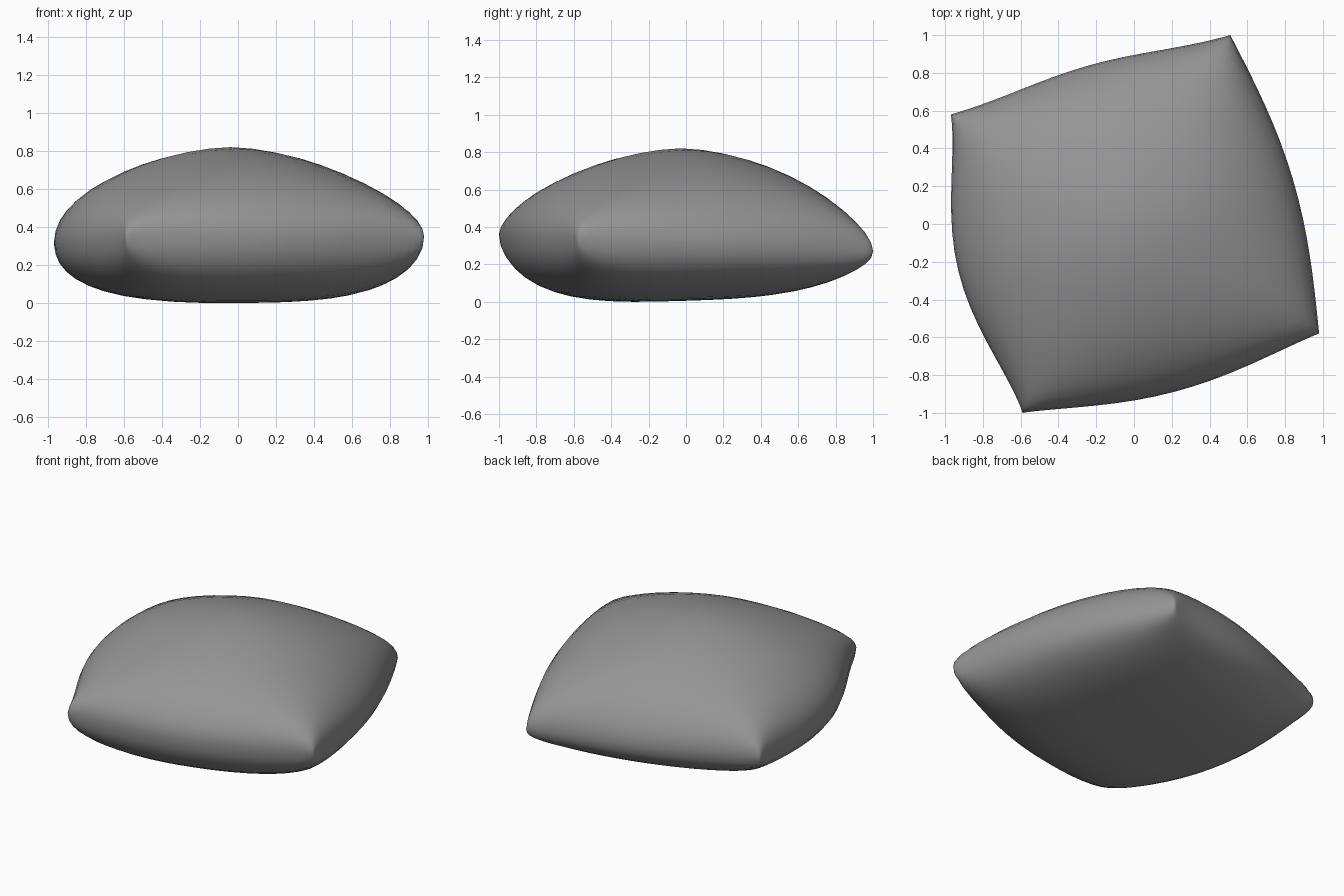
import bpy
import bmesh
from math import sin, pi
from mathutils import Vector

cube = bpy.data.objects.get("Cube")
if cube:
    bpy.data.objects.remove(cube, do_unlink=True)

SEGMENTS = 24

# Seam corners, counter-clockwise from the front right
A = Vector((-0.59, -1.0, 0.37))
B = Vector((0.98, -0.58, 0.36))
C = Vector((0.51, 1.0, 0.28))
D = Vector((-0.97, 0.58, 0.32))


def bulge(start, end, t, amount, power):
    """Outward bow of one seam, zero at both corners."""
    along = end - start
    outward = Vector((along.y, -along.x, 0)).normalized()
    return outward * amount * max(0.0, sin(pi * t)) ** power


def seam_point(u, v):
    """Point on the middle sheet, with u and v from -1 to 1."""
    s, t = (u + 1) / 2, (v + 1) / 2
    point = A.lerp(B, s).lerp(D.lerp(C, s), t)
    point += bulge(A, B, s, 0.10, 1.2) * (1 - t)
    point += bulge(B, C, t, 0.10, 1.0) * s
    point += bulge(D, C, s, -0.05, 2.0) * t
    point += bulge(D, A, 1 - t, 0.155, 1.4) * (1 - s)
    return point


def puff(u, v, power, root):
    """Fullness: one in the middle, zero along the seams."""
    a = (1 - abs(u) ** power) ** root
    b = (1 - abs(v) ** power) ** root
    if min(a, b) < 1e-4:
        return 0.0
    return (a ** -1.5 + b ** -1.5 - 1) ** (-1 / 1.5)


def cushion_point(u, v, upper):
    point = seam_point(u, v)
    if upper:
        goal, fullness = 0.83, puff(u, v, 1.7, 0.53)
    else:
        goal, fullness = 0.015 + 0.03 * point.y, puff(u, v, 3, 0.43)
    point.z += (goal - point.z) * fullness
    return point


# Upper and lower skins, joined along the seam
bm = bmesh.new()
steps = [sin(pi / 2 * (2 * i / SEGMENTS - 1)) for i in range(SEGMENTS + 1)]
for upper in (True, False):
    grid = [[bm.verts.new(cushion_point(u, v, upper)) for u in steps] for v in steps]
    for j in range(SEGMENTS):
        for i in range(SEGMENTS):
            bm.faces.new((grid[j][i], grid[j][i + 1], grid[j + 1][i + 1], grid[j + 1][i]))
bmesh.ops.remove_doubles(bm, verts=bm.verts, dist=0.0005)
bmesh.ops.recalc_face_normals(bm, faces=bm.faces)
lowest = min(vert.co.z for vert in bm.verts)
bmesh.ops.translate(bm, verts=bm.verts, vec=(0, 0, -lowest))
for face in bm.faces:
    face.smooth = True

mesh = bpy.data.meshes.new("cushion")
bm.to_mesh(mesh)
bm.free()
cushion = bpy.data.objects.new("cushion", mesh)
bpy.context.collection.objects.link(cushion)

# Plain grey
grey = bpy.data.materials.new("grey")
grey.use_nodes = True
colour = (0.3, 0.3, 0.3, 1)
grey.diffuse_color = colour
grey.node_tree.nodes["Principled BSDF"].inputs["Base Color"].default_value = colour
mesh.materials.append(grey)
